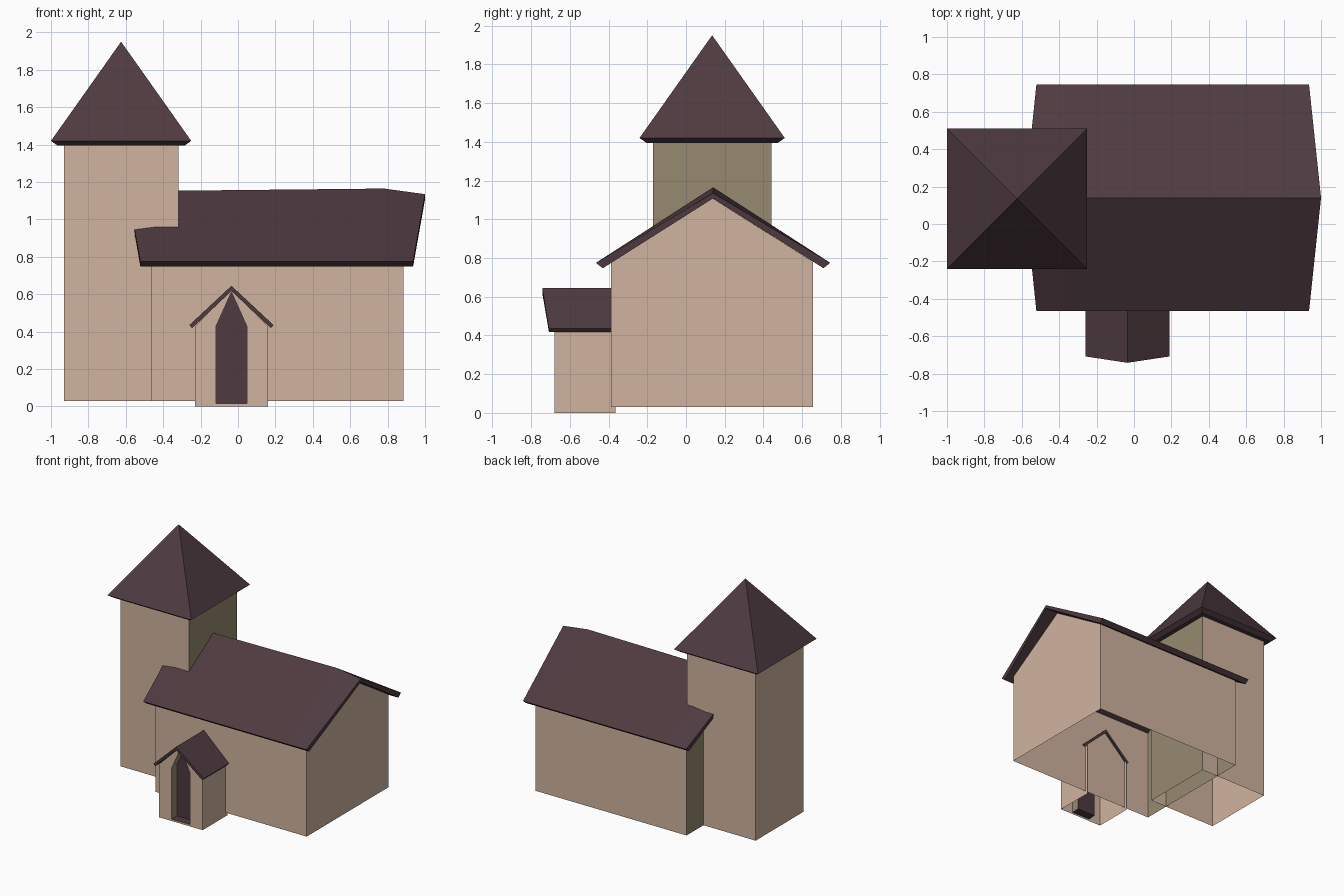
import bpy, bmesh
from mathutils import Vector

if "Cube" in bpy.data.objects:
    bpy.data.objects.remove(bpy.data.objects["Cube"])


def material(name, rgb):
    m = bpy.data.materials.new(name)
    m.diffuse_color = (*rgb, 1)
    m.use_nodes = True
    m.node_tree.nodes["Principled BSDF"].inputs["Base Color"].default_value = m.diffuse_color
    return m


PEACH = material("peach plaster", (0.63, 0.455, 0.345))
OLIVE = material("olive stone", (0.305, 0.254, 0.165))
PURPLE = material("dark purple tile", (0.077, 0.043, 0.052))


def build(name, verts, faces, mats, rule=None, fix_normals=True):
    """Mesh object; rule(face) picks the material index of each face."""
    bm = bmesh.new()
    vs = [bm.verts.new(v) for v in verts]
    for f in faces:
        bm.faces.new([vs[i] for i in f])
    if fix_normals:
        bmesh.ops.recalc_face_normals(bm, faces=bm.faces)
    bm.normal_update()
    for f in bm.faces:
        f.material_index = rule(f) if rule else 0
    me = bpy.data.meshes.new(name)
    bm.to_mesh(me)
    bm.free()
    for m in mats:
        me.materials.append(m)
    ob = bpy.data.objects.new(name, me)
    bpy.context.collection.objects.link(ob)
    return ob


def loft(rings, caps=True):
    """Verts and faces joining closed rings of equal length."""
    n = len(rings[0])
    verts = [p for r in rings for p in r]
    faces = [(k * n + i, k * n + (i + 1) % n, (k + 1) * n + (i + 1) % n, (k + 1) * n + i)
             for k in range(len(rings) - 1) for i in range(n)]
    if caps:
        faces += [tuple(range(n)), tuple(range(len(verts) - n, len(verts)))]
    return verts, faces


def square(cx, cy, r, z):
    return [(cx + a * r, cy + b * r, z) for a, b in ((-1, -1), (1, -1), (1, 1), (-1, 1))]


def gable_roof(name, stations, mid, half, inset, eave, thick, under, along_x):
    """Folded roof slab; stations are (eave position, ridge position, ridge height)."""
    rings = []
    for e, r, z in stations:
        ring = [(e, mid - half, eave), (r, mid, z), (e, mid + half, eave),
                (e, mid + half - inset, eave - thick), (r, mid, under),
                (e, mid - half + inset, eave - thick)]
        rings.append([(a, b, h) if along_x else (b, a, h) for a, b, h in ring])
    n = len(rings[0])
    verts, faces = loft(rings, caps=False)
    last = (len(rings) - 1) * n
    for o in (0, last):
        faces += [(o, o + 1, o + 4, o + 5), (o + 1, o + 2, o + 3, o + 4)]
    build(name, verts, faces, [PURPLE])


# Tower walls, open at top and bottom, right wall in olive
TX, TY = -0.625, 0.135
verts, faces = loft([square(TX, TY, 0.306, 0.03), square(TX, TY, 0.306, 1.40)], caps=False)
build("tower_walls", verts, faces, [PEACH, OLIVE],
      lambda f: int(f.calc_center_median().x > TX + 0.2))

# Pyramid tower roof with a bevelled lower edge
verts, faces = loft([square(TX, TY, 0.34, 1.395), square(TX, TY, 0.375, 1.42)], caps=False)
verts.append((TX, TY, 1.95))
faces += [(4 + i, 4 + (i + 1) % 4, 8) for i in range(4)] + [(3, 2, 1, 0)]
build("tower_roof", verts, faces, [PURPLE])

# Nave walls with gable ends, open at the bottom, left wall in olive
profile = [(-0.387, 0.03), (-0.387, 0.78), (0.135, 1.11), (0.657, 0.78), (0.657, 0.03)]
rings = [[(x, y, z) for y, z in profile] for x in (-0.465, 0.885)]
verts, faces = loft(rings)
faces = [f for f in faces if not (len(f) == 4 and all(verts[i][2] < 0.1 for f_ in [f] for i in f_))]
faces = [f for f in faces if len(f) == 5 or any(verts[i][2] < 0.1 for i in f)]  # slopes left to the roof
build("nave_walls", verts, faces, [PEACH, OLIVE],
      lambda f: int(f.calc_center_median().x < -0.4))

# Nave roof, ridge dipping slightly at both ends
gable_roof("nave_roof",
           [(-0.522, -0.585, 1.125), (-0.37, -0.37, 1.153), (0.78, 0.78, 1.165), (0.936, 1.0, 1.135)],
           0.14, 0.605, 0.035, 0.775, 0.028, 1.108, True)

# Porch: side walls and a front wall with a pointed doorway cut into it
L, R, F, B, MID = -0.23, 0.16, -0.68, -0.365, -0.035
DEPTH = 0.07
wall = [(L, 0), (L, 0.43), (MID, 0.62), (R, 0.43), (R, 0)]
door = [(-0.117, 0.015), (-0.117, 0.43), (MID, 0.612), (0.047, 0.43), (0.047, 0.015)]
verts, faces = loft([[(x, F, z) for x, z in wall], [(x, F, z) for x, z in door]], caps=False)
base = len(verts)
verts += [(L, B, 0), (L, B, 0.43), (R, B, 0.43), (R, B, 0)]
faces += [(0, 1, base + 1, base), (4, base + 3, base + 2, 3)]
build("porch_walls", verts, faces, [PEACH])

# Doorway recess: olive jambs, dark sill and door
verts, faces = loft([[(x, y, z) for x, z in door] for y in (F, F + DEPTH)], caps=False)
build("door_recess", verts, faces, [OLIVE, PURPLE],
      lambda f: int(f.calc_center_median().z < 0.05))
build("door", [(x, F + DEPTH, z) for x, z in door], [(0, 1, 2, 3, 4)[::-1]],
      [PURPLE], fix_normals=False)

# Porch roof
gable_roof("porch_roof", [(-0.708, -0.742, 0.645), (-0.375, -0.375, 0.645)],
           MID, 0.225, 0.014, 0.435, 0.016, 0.617, False)
